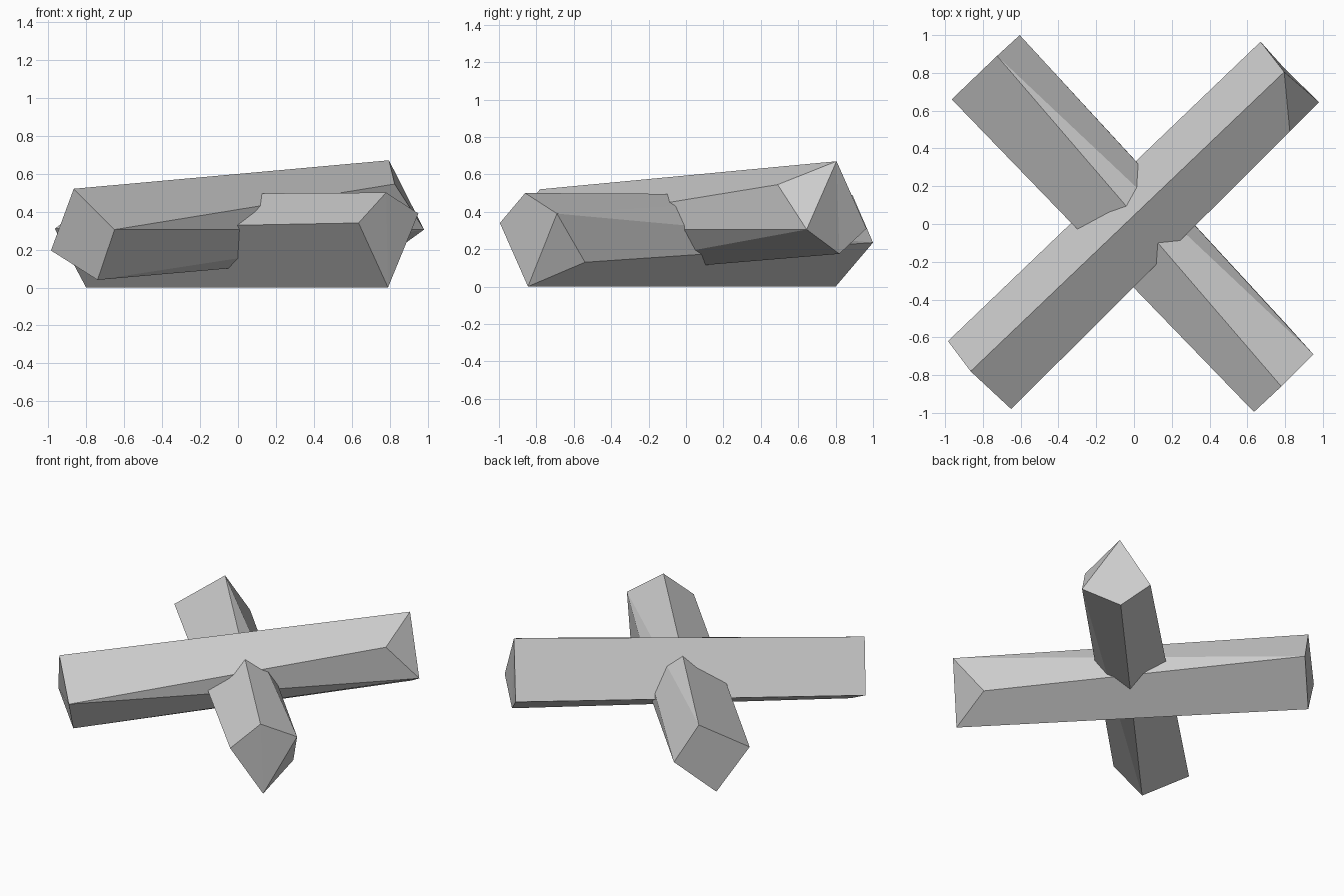
import bpy, bmesh

if "Cube" in bpy.data.objects:
    bpy.data.objects.remove(bpy.data.objects["Cube"])


def beam(name, near, far):
    """Loft a four-cornered end to a five-cornered end (one corner chamfered)."""
    bm = bmesh.new()
    a, b, c, d = [bm.verts.new(p) for p in near]
    e, f, g, h, i = [bm.verts.new(p) for p in far]
    faces = [
        (a, b, f, e), (b, c, g, f), (d, a, e, i),   # long flat sides
        (c, h, g), (c, d, h), (d, i, h),            # chamfered side
        (a, d, c, b),                               # square end
        (f, g, h), (f, h, i), (e, f, i),            # pointed end
    ]
    for face in faces:
        bm.faces.new(face)
    bmesh.ops.recalc_face_normals(bm, faces=bm.faces[:])
    mesh = bpy.data.meshes.new(name)
    bm.to_mesh(mesh)
    bm.free()
    obj = bpy.data.objects.new(name, mesh)
    bpy.context.collection.objects.link(obj)
    return obj


# Upper beam, front left to back right, rising slightly
beam("upper_beam",
     [(-0.985, -0.62, 0.195), (-0.865, -0.78, 0.52),
      (-0.65, -0.98, 0.305), (-0.74, -0.80, 0.04)],
     [(0.67, 0.965, 0.31), (0.795, 0.805, 0.67), (0.825, 0.49, 0.545),
      (0.98, 0.645, 0.305), (0.80, 0.82, 0.175)])

# Lower beam, back left to front right, lying on the ground along one edge
beam("lower_beam",
     [(-0.965, 0.66, 0.31), (-0.80, 0.80, 0.0),
      (-0.605, 1.0, 0.235), (-0.725, 0.89, 0.49)],
     [(0.635, -0.995, 0.34), (0.79, -0.845, 0.0), (0.815, -0.54, 0.13),
      (0.95, -0.69, 0.39), (0.78, -0.86, 0.50)])
